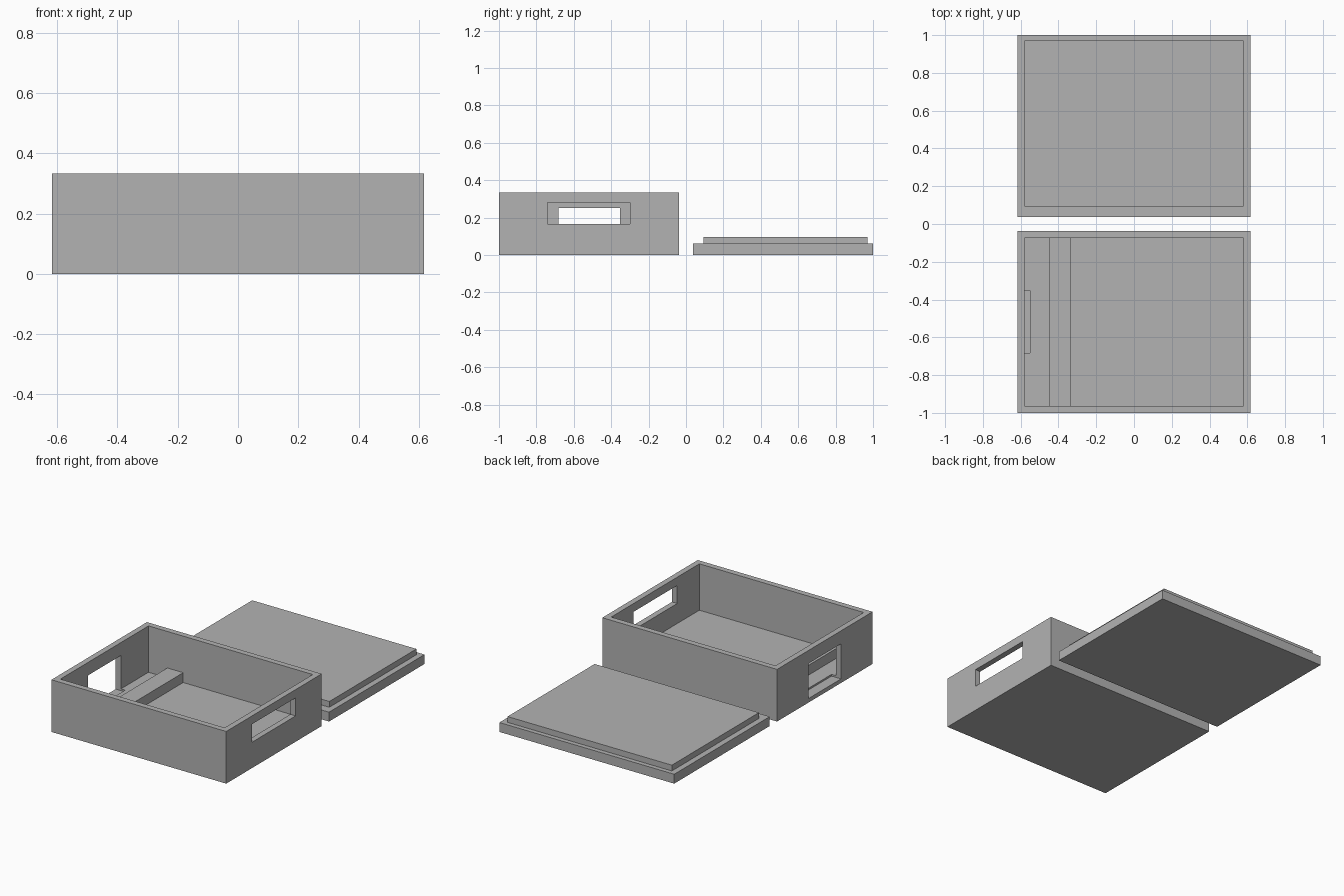
import bpy
from mathutils import Vector

default = bpy.data.objects.get("Cube")
if default:
    bpy.data.objects.remove(default, do_unlink=True)

grey = bpy.data.materials.new("plain grey")
grey.use_nodes = True
colour = (0.45, 0.45, 0.45, 1)
grey.diffuse_color = colour
grey.node_tree.nodes["Principled BSDF"].inputs["Base Color"].default_value = colour


def block(name, low, high):
    """Box between two opposite corners."""
    low, high = Vector(low), Vector(high)
    bpy.ops.mesh.primitive_cube_add(size=1, location=(low + high) / 2)
    ob = bpy.context.object
    ob.name = name
    ob.scale = high - low
    bpy.ops.object.transform_apply(location=False, rotation=False, scale=True)
    ob.data.materials.append(grey)
    return ob


def cut(target, low, high):
    """Remove a box-shaped volume from the target."""
    cutter = block("cutter", low, high)
    cutter.hide_render = True
    mod = target.modifiers.new("cut", "BOOLEAN")
    mod.operation = "DIFFERENCE"
    mod.solver = "EXACT"
    mod.object = cutter
    bpy.context.view_layer.objects.active = target
    bpy.ops.object.modifier_apply(modifier=mod.name)
    bpy.data.objects.remove(cutter, do_unlink=True)


half = 0.617          # half the outer width
wall = 0.037          # wall and floor thickness
inner = half - wall
gap = 0.037           # distance of each half from the centre line

# Open tray with a window in each side wall
tray = block("tray", (-half, -1, 0), (half, -gap, 0.333))
cut(tray, (-inner, -1 + wall, wall), (inner, -gap - wall, 0.5))
cut(tray, (half - 0.06, -0.74, 0.165), (half + 0.1, -0.3, 0.28))
# The taller window also notches the floor
cut(tray, (-half - 0.1, -0.682, 0.026), (-0.55, -0.352, 0.25))

# Rib across the tray floor
block("floor_rib", (-0.447, -1 + wall, wall), (-0.335, -gap - wall, 0.1))

# Lid lying upside down with its raised lip
block("lid_plate", (-half, gap, 0), (half, 1, 0.06))
block("lid_lip", (-inner, 0.093, 0.06), (inner, 0.971, 0.097))
